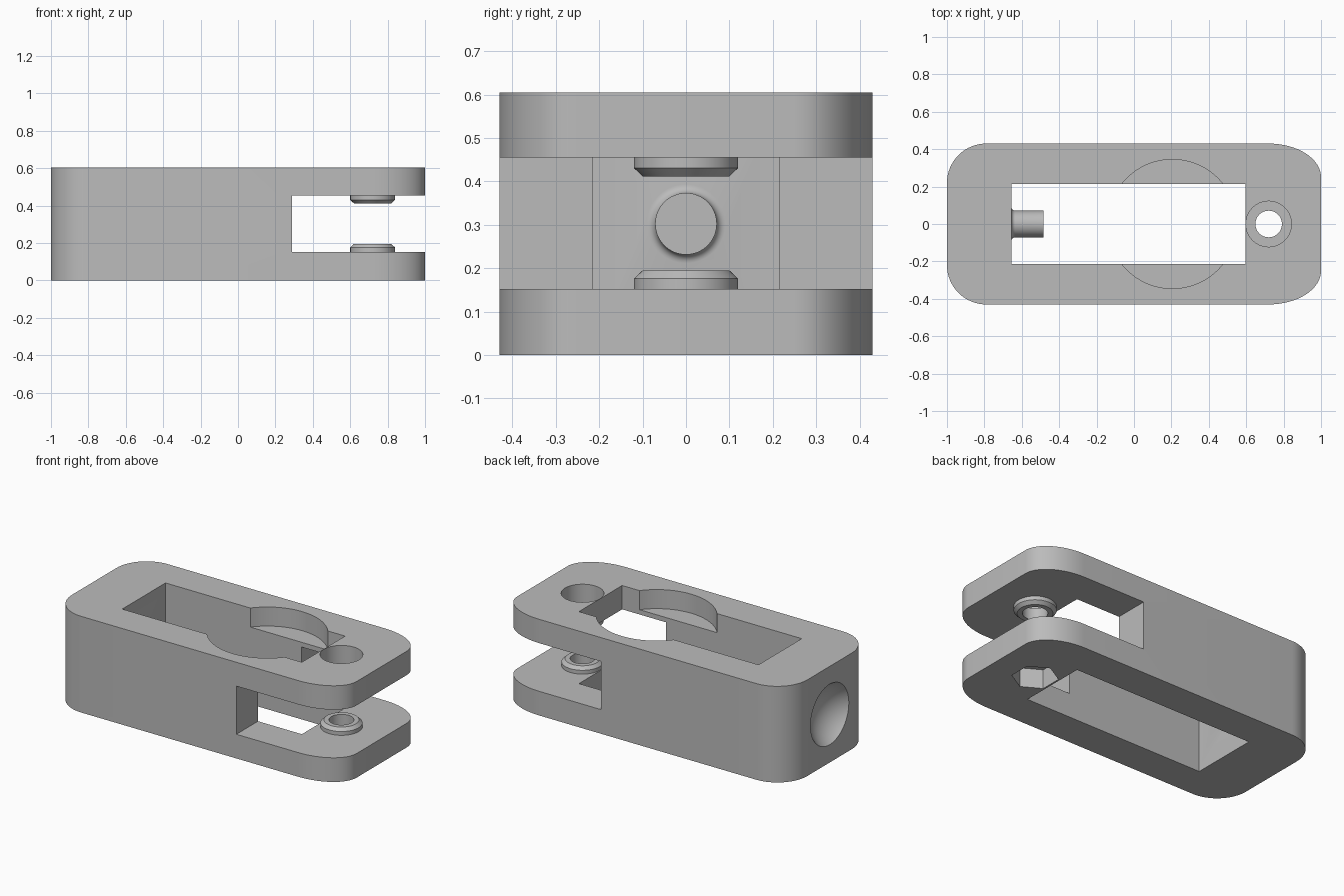
import bpy, bmesh, math
from mathutils import Matrix, Vector

old = bpy.data.objects.get("Cube")
if old:
    bpy.data.objects.remove(old)

HEIGHT, HALF_W = 0.605, 0.43
GAP_LOW, GAP_HIGH = 0.152, 0.455
MID_Z = HEIGHT / 2
PIVOT_X = 0.72

grey = bpy.data.materials.new("plain grey")
grey.use_nodes = True
grey.diffuse_color = (0.5, 0.5, 0.5, 1)
grey.node_tree.nodes["Principled BSDF"].inputs["Base Color"].default_value = grey.diffuse_color


def finish(name, bm):
    bmesh.ops.recalc_face_normals(bm, faces=bm.faces)
    mesh = bpy.data.meshes.new(name)
    bm.to_mesh(mesh)
    bm.free()
    mesh.materials.append(grey)
    obj = bpy.data.objects.new(name, mesh)
    bpy.context.collection.objects.link(obj)
    return obj


def box(name, x0, x1, half_y, z0, z1):
    bm = bmesh.new()
    bmesh.ops.create_cube(bm, size=1)
    for v in bm.verts:
        v.co = ((x0 + x1) / 2 + v.co.x * (x1 - x0), v.co.y * 2 * half_y,
                (z0 + z1) / 2 + v.co.z * (z1 - z0))
    return finish(name, bm)


def prism(name, outline, z0, z1):
    bm = bmesh.new()
    face = bm.faces.new([bm.verts.new((x, y, z0)) for x, y in outline])
    top = bmesh.ops.extrude_face_region(bm, geom=[face])["geom"]
    bmesh.ops.translate(bm, vec=(0, 0, z1 - z0),
                        verts=[g for g in top if isinstance(g, bmesh.types.BMVert)])
    return finish(name, bm)


def disc(cx, radius, sides, turn=0):
    return [(cx + radius * math.cos(turn + math.tau * i / sides),
             radius * math.sin(turn + math.tau * i / sides)) for i in range(sides)]


def lathe(name, profile, matrix, sides=64):
    """Closed solid of revolution from (radius, height) pairs."""
    bm = bmesh.new()
    rings = [[bm.verts.new((x, y, z)) for x, y in disc(0, r, sides)] for r, z in profile]
    for a, b in zip(rings, rings[1:]):
        for i in range(sides):
            j = (i + 1) % sides
            bm.faces.new((a[i], a[j], b[j], b[i]))
    bm.faces.new(rings[0])
    bm.faces.new(rings[-1])
    bm.transform(matrix)
    return finish(name, bm)


def combine(target, other, operation):
    mod = target.modifiers.new(operation.lower(), "BOOLEAN")
    mod.operation, mod.object, mod.solver = operation, other, "EXACT"
    bpy.context.view_layer.update()
    result = bpy.data.meshes.new_from_object(
        target.evaluated_get(bpy.context.evaluated_depsgraph_get()))
    target.modifiers.clear()
    target.data = result
    bpy.data.objects.remove(other)


# Rounded body outline: round corners at one end, elliptical at the other
outline = []
corners = [(1, 1, 0.28, 0.18), (-1, 1, 0.21, 0.21), (-1, -1, 0.21, 0.21), (1, -1, 0.28, 0.18)]
for quarter, (sx, sy, a, b) in enumerate(corners):
    for i in range(17):
        t = (quarter + i / 16) * math.pi / 2
        outline.append((sx * (1 - a) + a * math.cos(t), sy * (HALF_W - b) + b * math.sin(t)))
body = prism("clamp_body", outline, 0, HEIGHT)

# Central slot, fork gap and shallow round recess in the top
combine(body, box("slot", -0.655, 0.595, 0.215, -1, 2), "DIFFERENCE")
combine(body, box("fork_gap", 0.29, 2, 1, GAP_LOW, GAP_HIGH), "DIFFERENCE")
combine(body, prism("round_recess", disc(0.205, 0.345, 96), HEIGHT - 0.12, 1), "DIFFERENCE")

# Chamfered bosses facing each other inside the fork
boss = [(0.12, -0.02), (0.12, 0.024), (0.1, 0.043)]
for z, flip in ((GAP_LOW, 1), (GAP_HIGH, -1)):
    place = Matrix.Translation((PIVOT_X, 0, z)) @ Matrix.Diagonal((1, 1, flip, 1))
    combine(body, lathe("boss", boss, place), "UNION")

# Pivot hole, screw head pocket and hexagonal nut pocket
combine(body, prism("pivot_hole", disc(PIVOT_X, 0.071, 64), -1, 2), "DIFFERENCE")
combine(body, prism("head_pocket", disc(PIVOT_X, 0.122, 64), HEIGHT - 0.12, 1), "DIFFERENCE")
combine(body, prism("nut_pocket", disc(PIVOT_X, 0.132, 6, math.pi / 6), -1, 0.12), "DIFFERENCE")

# Peg with a flared root on the slot's end wall
along_x = Matrix.Translation((-0.655, 0, MID_Z)) @ Matrix.Rotation(math.pi / 2, 4, "Y")
flare = [(0.071 + 0.02 * (1 - math.sin(t)), 0.02 * (1 - math.cos(t)))
         for t in (i * math.pi / 12 for i in range(7))]
peg = [(0.091, -0.03)] + flare + [(0.071, 0.17)]
combine(body, lathe("peg", peg, along_x), "UNION")

# Spherical dimple in the closed end
rim, depth = 0.19, 0.1
radius = (rim ** 2 + depth ** 2) / (2 * depth)
bm = bmesh.new()
bmesh.ops.create_uvsphere(bm, u_segments=96, v_segments=64, radius=radius)
bm.transform(Matrix.Translation(Vector((-1 + depth - radius, 0, MID_Z)))
             @ Matrix.Rotation(math.pi / 2, 4, "Y"))
combine(body, finish("dimple", bm), "DIFFERENCE")

# Smooth curved walls, crisp edges
bpy.ops.object.select_all(action="DESELECT")
body.select_set(True)
bpy.context.view_layer.objects.active = body
bpy.ops.object.shade_smooth_by_angle(angle=math.radians(30))
